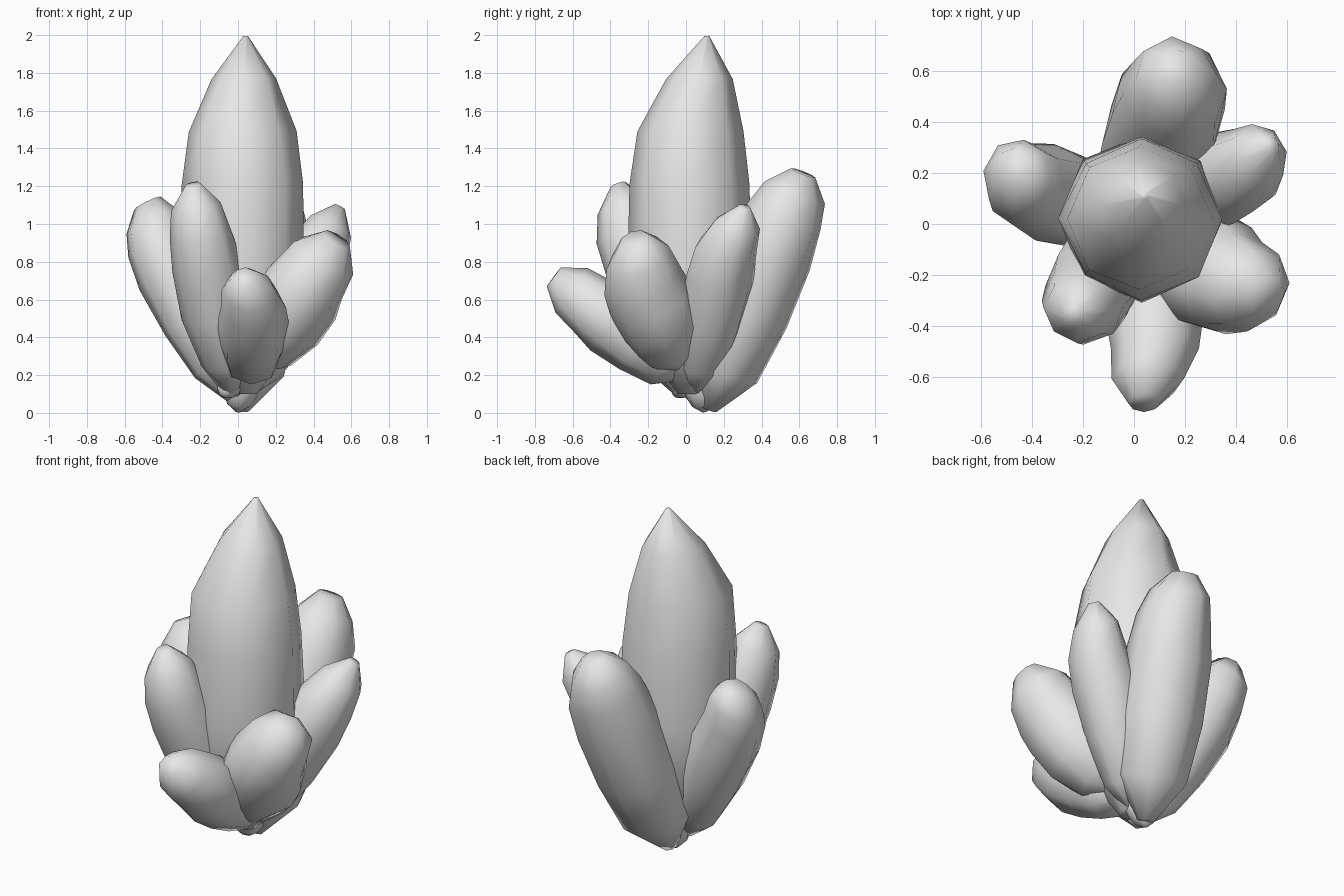
import bpy, bmesh, math, random
from mathutils import Vector

cube = bpy.data.objects.get("Cube")
if cube:
    bpy.data.objects.remove(cube, do_unlink=True)

random.seed(4)
SIDES = 8

stone = bpy.data.materials.new("pale_grey_crystal")
stone.use_nodes = True
grey = (0.8, 0.8, 0.8, 1)
stone.diffuse_color = grey
stone.node_tree.nodes["Principled BSDF"].inputs["Base Color"].default_value = grey


def crystal(name, base, shoulder, tip, radius, blunt, neck=0.7, foot=0.74, collar=0.93):
    """Spindle from base to tip; foot, collar, neck and blunt scale its radius on the way up."""
    base, shoulder, tip = Vector(base), Vector(shoulder), Vector(tip)
    axis = (shoulder - base).normalized()
    side = axis.cross(Vector((0, 1, 0.3))).normalized()
    front = axis.cross(side)
    body = [(0, 0.2), (0.2, foot), (0.5, 1), (0.8, (1.05 + collar) / 2 + 0.03), (1, collar)]
    stations = [(base.lerp(shoulder, t), s) for t, s in body]
    stations += [(shoulder.lerp(tip, 0.55), neck), (tip, blunt)]

    bm = bmesh.new()
    rings = []
    for centre, scale in stations:
        ring = []
        for k in range(SIDES):
            a = math.tau * k / SIDES
            r = radius * scale * random.uniform(0.98, 1.06)
            ring.append(bm.verts.new(centre + (side * math.cos(a) + front * math.sin(a)) * r))
        rings.append(ring)
    for low, high in zip(rings, rings[1:]):
        for k in range(SIDES):
            n = (k + 1) % SIDES
            bm.faces.new((low[k], low[n], high[n], high[k]))
    bm.faces.new(rings[0])
    bm.faces.new(rings[-1])
    bmesh.ops.recalc_face_normals(bm, faces=bm.faces)

    mesh = bpy.data.meshes.new(name)
    bm.to_mesh(mesh)
    bm.free()
    mesh.materials.append(stone)
    obj = bpy.data.objects.new(name, mesh)
    bpy.context.collection.objects.link(obj)
    mesh.shade_smooth()


# Tall central crystal
crystal("main_crystal", (0.04, 0.02, 0.1), (0.025, 0.02, 1.49), (0.04, 0.11, 1.995), 0.315, 0.04,
        neck=0.54, foot=0.85, collar=0.86)

# Ring of leaning crystals
crystal("back_crystal", (0.02, 0.12, 0.02), (0.16, 0.52, 1.04), (0.17, 0.62, 1.27), 0.22, 0.32,
        neck=0.74, foot=0.86)
crystal("back_right_crystal", (-0.03, 0.03, 0.08), (-0.43, 0.15, 0.9), (-0.48, 0.22, 1.11), 0.18, 0.42,
        neck=0.8)
crystal("front_right_crystal", (-0.03, -0.02, 0.1), (-0.2, -0.31, 0.95), (-0.24, -0.36, 1.21), 0.178, 0.22,
        neck=0.74)
crystal("front_crystal", (0.07, 0, 0.2), (0.08, -0.49, 0.56), (0.04, -0.7, 0.72), 0.18, 0.34,
        neck=0.78, foot=0.82)
crystal("front_left_crystal", (0.08, -0.04, 0.24), (0.37, -0.23, 0.7), (0.52, -0.28, 0.92), 0.22, 0.36,
        neck=0.8)
crystal("back_left_crystal", (0.03, 0.05, 0.1), (0.43, 0.21, 0.86), (0.54, 0.31, 1.09), 0.172, 0.18,
        neck=0.72)

# Small stubs under the cluster
crystal("lower_stub", (0.02, 0.04, 0.26), (-0.05, -0.02, 0.13), (-0.08, -0.05, 0.09), 0.07, 0.3)
crystal("root_stub", (0.03, 0.05, 0.3), (0.01, 0.09, 0.09), (0, 0.1, 0.005), 0.09, 0.15)
